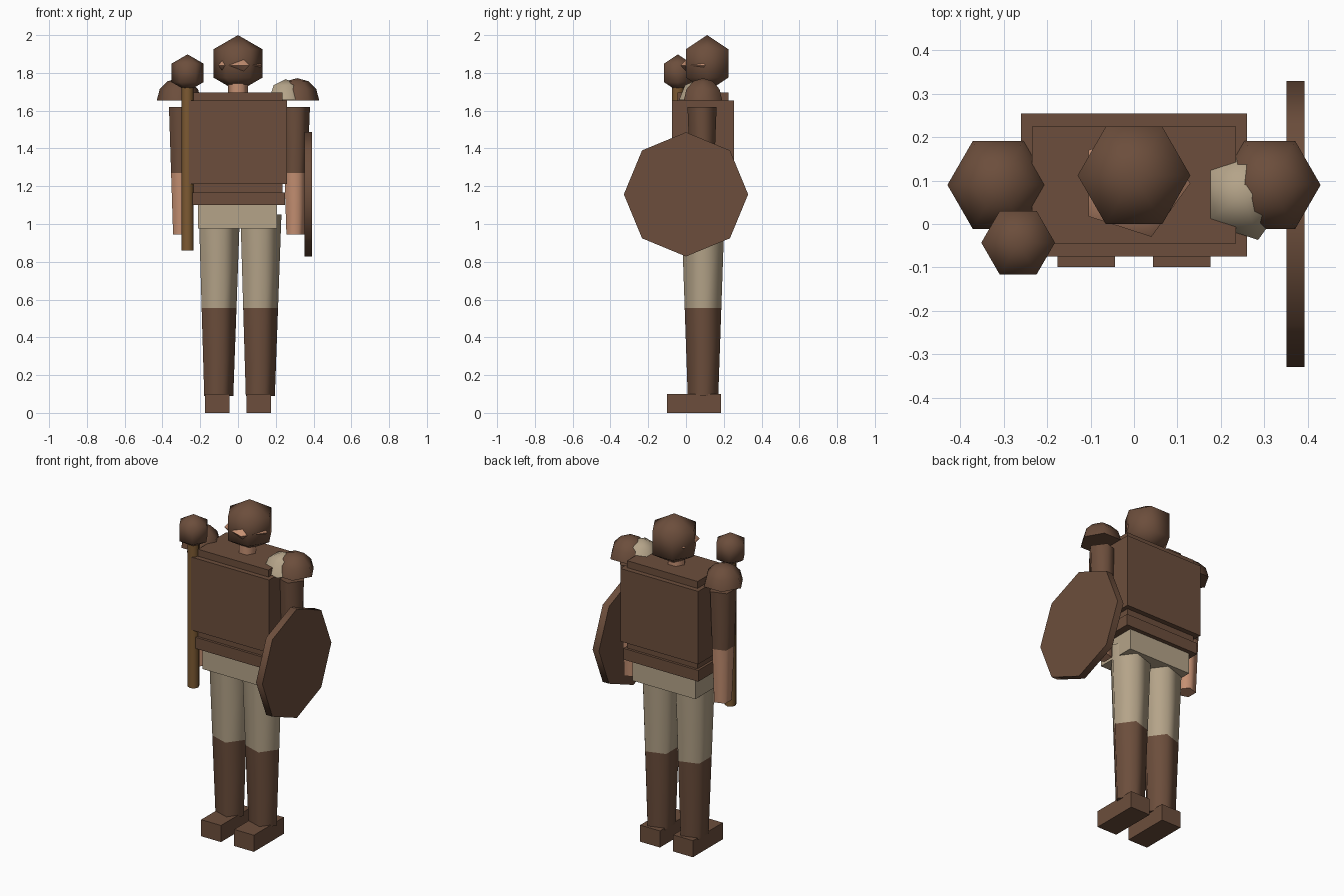
import bpy
import bmesh
from math import cos, sin, pi, radians

if "Cube" in bpy.data.objects:
    bpy.data.objects.remove(bpy.data.objects["Cube"], do_unlink=True)


def material(name, rgb):
    mat = bpy.data.materials.new(name)
    mat.use_nodes = True
    mat.diffuse_color = (*rgb, 1)
    bsdf = mat.node_tree.nodes["Principled BSDF"]
    bsdf.inputs["Base Color"].default_value = (*rgb, 1)
    bsdf.inputs["Roughness"].default_value = 0.8
    return mat


LEATHER = material("brown leather", (0.15, 0.076, 0.045))
CLOTH = material("beige cloth", (0.46, 0.37, 0.25))
SKIN = material("skin", (0.56, 0.28, 0.17))
WOOD = material("golden wood", (0.205, 0.102, 0.032))


def finish(name, bm, mat, place, smooth=False):
    bmesh.ops.recalc_face_normals(bm, faces=bm.faces)
    mesh = bpy.data.meshes.new(name)
    bm.to_mesh(mesh)
    bm.free()
    mesh.materials.append(mat)
    obj = bpy.data.objects.new(name, mesh)
    obj.location = place
    bpy.context.collection.objects.link(obj)
    if smooth:
        bpy.ops.object.select_all(action='DESELECT')
        obj.select_set(True)
        bpy.context.view_layer.objects.active = obj
        bpy.ops.object.shade_smooth_by_angle(angle=radians(75))
    return obj


def box(name, mat, center, size):
    bm = bmesh.new()
    bmesh.ops.create_cube(bm, size=1)
    bmesh.ops.scale(bm, vec=size, verts=bm.verts)
    return finish(name, bm, mat, center)


def turned(name, mat, place, profile, sides):
    """Revolve (radius, height) points; first corner points to +x."""
    bm = bmesh.new()
    rings = []
    for r, z in profile:
        if r < 1e-5:
            rings.append([bm.verts.new((0, 0, z))] * sides)
        else:
            rings.append([bm.verts.new((r * cos(2 * pi * i / sides), r * sin(2 * pi * i / sides), z))
                          for i in range(sides)])
    for low, high in zip(rings, rings[1:]):
        for i in range(sides):
            j = (i + 1) % sides
            corners = list(dict.fromkeys((low[i], low[j], high[j], high[i])))
            bm.faces.new(corners)
    for ring, (r, z) in ((rings[0], profile[0]), (rings[-1], profile[-1])):
        if r > 1e-5:
            bm.faces.new(ring)
    return finish(name, bm, mat, place, smooth=True)


def ball(radius, steps, start=-90):
    """Arc profile from a start latitude up to the pole."""
    arc = [radians(start + (90 - start) * i / steps) for i in range(steps + 1)]
    return [(radius * cos(a), radius * sin(a)) for a in arc]


MID = 0.09

# Trunk
box("torso", LEATHER, (0, MID, 1.42), (0.47, 0.27, 0.55))
box("chest_armour", LEATHER, (0, MID, 1.433), (0.52, 0.33, 0.44))
box("belt", LEATHER, (0, MID, 1.134), (0.5, 0.3, 0.068))
box("hips", CLOTH, (-0.003, MID, 1.04), (0.42, 0.25, 0.13))

# Neck, head and helmet
turned("neck", SKIN, (0, MID, 0), [(0.052, 1.66), (0.052, 1.79)], 6)
turned("head", SKIN, (0, 0.094, 1.84), ball(0.13, 2), 5)
turned("helmet", LEATHER, (0, 0.112, 1.85), ball(0.15, 3), 6)

# Limbs, each in an upper and a lower section
for side, s in (("left", 1), ("right", -1)):
    leg = (0.11 * s, MID, 0)
    turned(side + "_trouser_leg", CLOTH, leg, [(0.102, 0.555), (0.12, 1.05)], 5)
    turned(side + "_boot_shaft", LEATHER, leg, [(0.085, 0.09), (0.102, 0.555)], 5)
    box(side + "_foot", LEATHER, (0.11 * s, 0.043, 0.05), (0.132, 0.285, 0.1))
    arm = (0.3 * s, 0.085, 0)
    turned(side + "_sleeve", LEATHER, arm, [(0.067, 1.27), (0.081, 1.62)], 5)
    turned(side + "_forearm", SKIN, arm, [(0.054, 0.945), (0.067, 1.27)], 5)
    turned(side + "_shoulder_pad", LEATHER, (0.313 * s, MID, 1.655),
           ball(0.117, 3, start=0), 6)

# Cloth padding beside the left shoulder
turned("shoulder_cloth", CLOTH, (0.252, 0.068, 1.657), ball(0.11, 2, start=0), 5)

# Mace in the right hand
turned("mace_handle", WOOD, (-0.267, -0.043, 0), [(0.032, 0.86), (0.032, 1.76)], 8)
turned("mace_head", LEATHER, (-0.267, -0.043, 1.8), ball(0.098, 3), 6)

# Round shield on the left arm
shield = turned("shield", LEATHER, (0.372, 0, 1.157), [(0.329, -0.021), (0.329, 0.021)], 8)
shield.rotation_euler = (0, pi / 2, 0)
